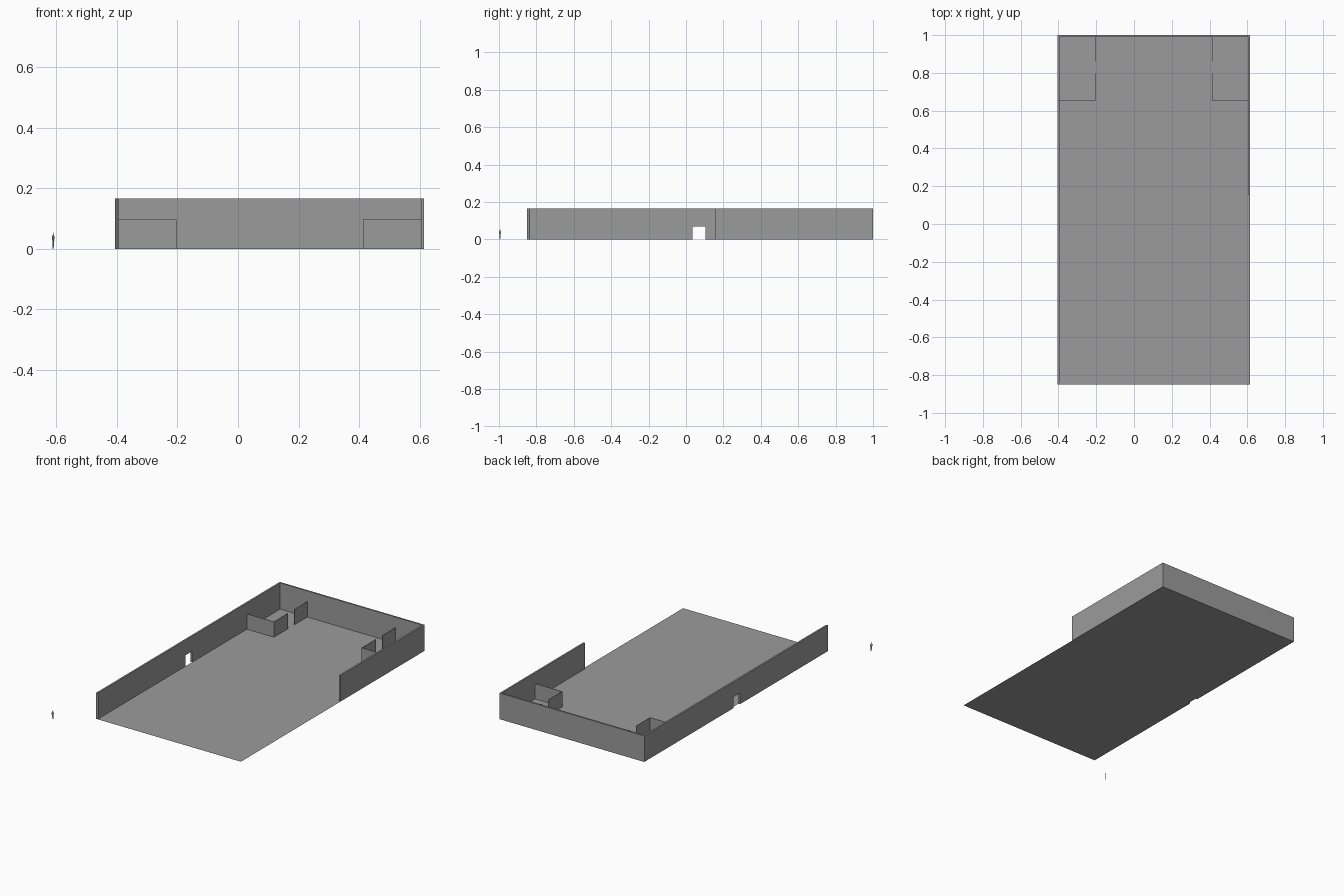
import bpy
import bmesh
from mathutils import Vector

if "Cube" in bpy.data.objects:
    bpy.data.objects.remove(bpy.data.objects["Cube"])

XL, XR = -0.406, 0.615      # outer sides
YF, YB = -0.849, 1.0        # front and back edges
H, T = 0.166, 0.011         # outer wall height and thickness
RH, RT = 0.098, 0.003       # small room wall height and thickness

grey = bpy.data.materials.new("dark_grey")
grey.diffuse_color = (0.33, 0.33, 0.33, 1)
grey.use_nodes = True
grey.node_tree.nodes["Principled BSDF"].inputs["Base Color"].default_value = grey.diffuse_color


def prism(name, points, extrude=None):
    """One flat polygon, optionally extruded to a solid."""
    bm = bmesh.new()
    face = bm.faces.new([bm.verts.new(p) for p in points])
    if extrude:
        res = bmesh.ops.extrude_face_region(bm, geom=[face], use_keep_orig=True)
        verts = [g for g in res["geom"] if isinstance(g, bmesh.types.BMVert)]
        bmesh.ops.translate(bm, verts=verts, vec=extrude)
        bmesh.ops.recalc_face_normals(bm, faces=bm.faces)
    me = bpy.data.meshes.new(name)
    bm.to_mesh(me)
    bm.free()
    me.materials.append(grey)
    ob = bpy.data.objects.new(name, me)
    bpy.context.collection.objects.link(ob)
    return ob


def box(name, x0, x1, y0, y1, h):
    return prism(name, [(x0, y0, 0), (x1, y0, 0), (x1, y1, 0), (x0, y1, 0)], (0, 0, h))


# Floor sheet, running out to the open right edge in front of the right wall
XI, XO = XL + T, XR - T
YW = 0.155
prism("floor", [(XL, YF, 0), (XR, YF, 0), (XR, YW, 0), (XO, YW, 0),
                (XO, YB - T, 0), (XI, YB - T, 0), (XI, YF + T, 0)])

# Left wall with doorway and a mitred front end
D0, D1, DH = 0.035, 0.103, 0.07
profile = [(YF, 0), (D0, 0), (D0, DH), (D1, DH), (D1, 0), (YB, 0), (YB, H), (YF, H)]
wall = prism("left_wall", [(XL, y, z) for y, z in profile], (T, 0, 0))
for v in wall.data.vertices:
    if v.co.y < YF + 0.001 and v.co.x > XL + T / 2:
        v.co.y += T

# Right and back walls
box("right_wall", XO, XR, YW, YB, H)
box("back_wall", XI, XO, YB - T, YB, H)


def span(a, b):
    return min(a, b), max(a, b)


# Two small corner rooms, mirrored, each with a gap for an entrance
for side, wall_x, s in (("left", XI, 1), ("right", XO, -1)):
    inner = wall_x + s * 0.191
    box(side + "_room_front", *span(wall_x, inner), 0.653, 0.653 + RT, RH)
    xs = span(inner - s * RT, inner)
    box(side + "_room_side_front", *xs, 0.653 + RT, 0.797, RH)
    box(side + "_room_side_back", *xs, 0.86, YB - T, RH)

# Flat cut-out scale figure, turned diagonally
outline = [(-.003, 0), (0.000, .001), (.0003, .024), (.002, .001), (.005, 0),
           (.0045, .026), (.005, .032), (.008, .028), (.007, .038), (.004, .046),
           (.002, .047), (.0028, .051), (.001, .055), (-.001, .054), (-.0018, .050),
           (-.001, .047), (-.004, .045), (-.007, .036), (-.006, .027), (-.004, .033),
           (-.003, .024)]
across = Vector((0.64, 0.77, 0))
base = Vector((-0.6105, -0.9945, 0))
prism("scale_figure", [base + across * u + Vector((0, 0, z)) for u, z in outline])
